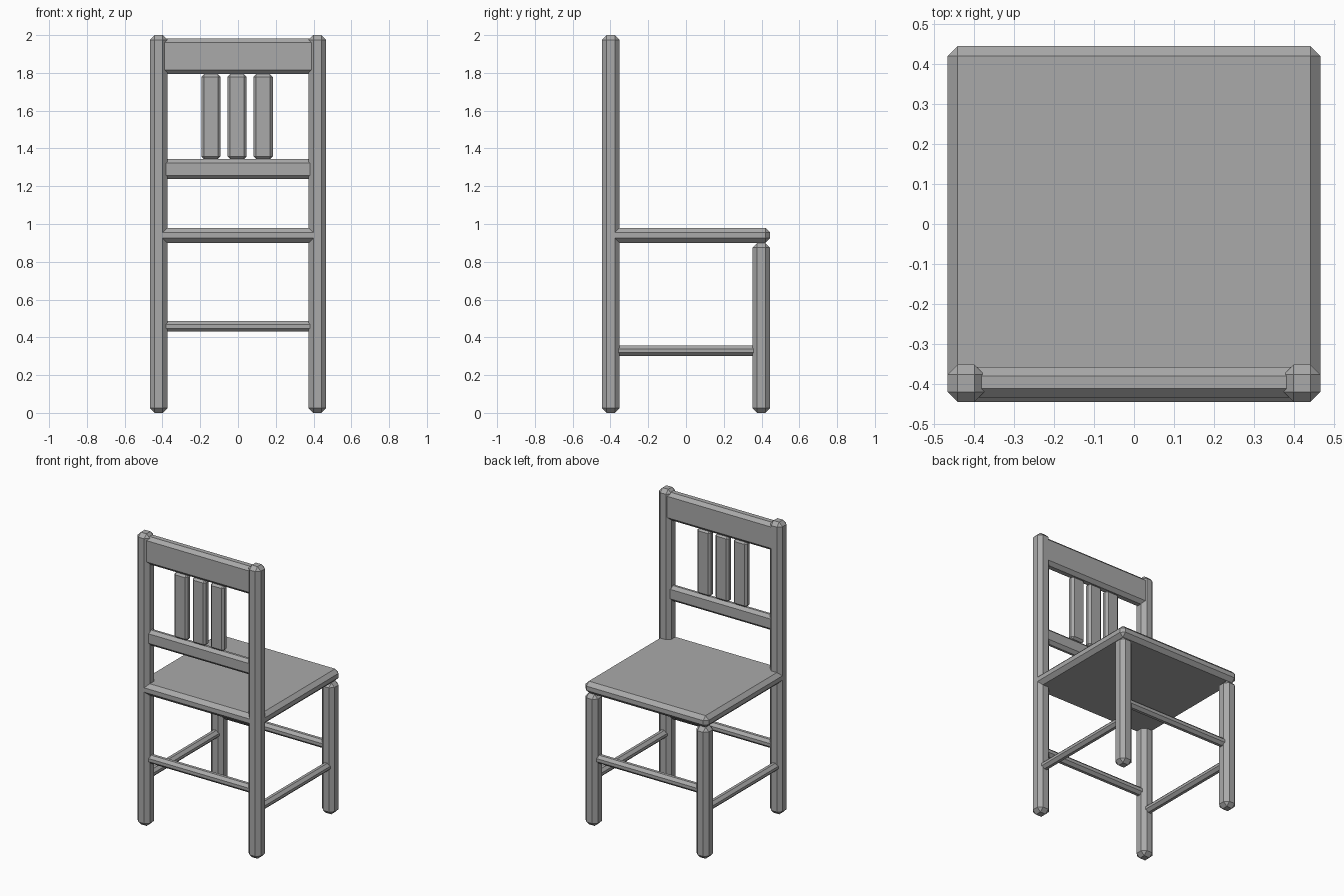
import bpy
import bmesh
from mathutils import Vector

cube = bpy.data.objects.get("Cube")
if cube:
    bpy.data.objects.remove(cube, do_unlink=True)

wood = bpy.data.materials.new("plain grey")
wood.use_nodes = True
GREY = (0.4, 0.4, 0.4, 1)
wood.diffuse_color = GREY
wood.node_tree.nodes["Principled BSDF"].inputs["Base Color"].default_value = GREY


def bar(name, low, high, chamfer):
    """Box between two corners with every edge chamfered."""
    low, high = Vector(low), Vector(high)
    bm = bmesh.new()
    bmesh.ops.create_cube(bm, size=1)
    for v in bm.verts:
        v.co = (low + high) / 2 + v.co * (high - low)
    bmesh.ops.bevel(bm, geom=bm.edges[:], offset=chamfer, segments=1,
                    affect='EDGES')
    mesh = bpy.data.meshes.new(name)
    bm.to_mesh(mesh)
    bm.free()
    mesh.materials.append(wood)
    obj = bpy.data.objects.new(name, mesh)
    bpy.context.collection.objects.link(obj)
    return obj


X, Y = 0.467, 0.445      # outer half width and depth
LEG = 0.093              # leg thickness
CX, CY = X - LEG / 2, Y - LEG / 2
R = 0.028                # stretcher half thickness

# Seat, flush with the outside of the legs
bar("seat", (-X, -Y, 0.9), (X, Y, 0.98), 0.025)

# Tall back posts, short front legs and side stretchers
for side, s in (("left", 1), ("right", -1)):
    x0, x1 = s * CX - LEG / 2, s * CX + LEG / 2
    bar(f"back_post_{side}", (x0, -Y, 0), (x1, LEG - Y, 2), 0.025)
    bar(f"front_leg_{side}", (x0, Y - LEG, 0), (x1, Y, 0.9), 0.025)
    bar(f"side_stretcher_{side}", (s * CX - R, -CY, 0.302),
        (s * CX + R, CY, 0.356), 0.018)

# Front and back stretchers
for end, y in (("front", CY), ("back", -CY)):
    bar(f"{end}_stretcher", (-CX, y - R, 0.43), (CX, y + R, 0.487), 0.018)

# Backrest rails
bar("top_rail", (-CX, -0.434, 1.793), (CX, -0.358, 1.983), 0.022)
bar("lower_rail", (-CX, -CY - R, 1.238), (CX, -CY + R, 1.343), 0.02)

# Backrest slats
for i in range(3):
    x = -0.143 + i * 0.138
    bar(f"back_slat_{i + 1}", (x - 0.051, -CY - 0.025, 1.344),
        (x + 0.051, -CY + 0.025, 1.793), 0.014)
